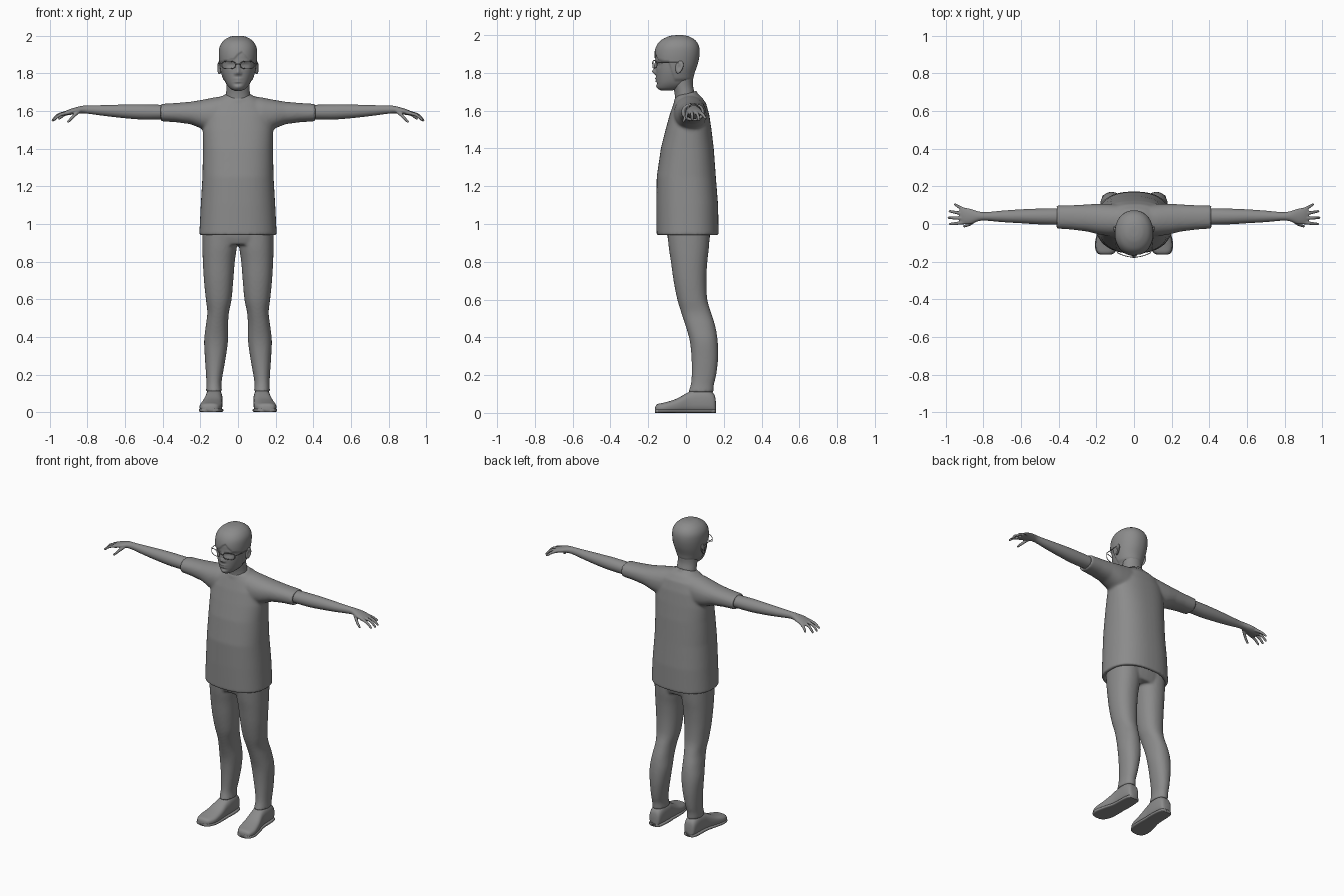
import bpy, bmesh
from math import sin, cos, pi, exp
from mathutils import Vector

cube = bpy.data.objects.get("Cube")
if cube:
    bpy.data.objects.remove(cube, do_unlink=True)

grey = bpy.data.materials.new("plain grey")
grey.use_nodes = True
tone = (0.26, 0.26, 0.26, 1)
grey.diffuse_color = tone
grey.node_tree.nodes["Principled BSDF"].inputs["Base Color"].default_value = tone


def spline(rows, steps):
    """Smooth in-between rows through the given rows."""
    if steps == 1:
        return rows
    out, last = [], len(rows) - 1
    for i in range(last):
        p, q, r, s = rows[max(i - 1, 0)], rows[i], rows[i + 1], rows[min(i + 2, last)]
        for k in range(steps):
            t = k / steps
            out.append([b + t / 2 * (c - a + t * (2*a - 5*b + 4*c - d + t * (3*b - a - 3*c + d)))
                        for a, b, c, d in zip(p, q, r, s)])
    return out + [rows[-1]]


def loft(bm, axis, rows, sides=32, power=2, steps=4, mirror=False, tilt=0):
    """Rows are: position along axis, then low and high bounds on the other two axes."""
    for side in ((1, -1) if mirror else (1,)):
        rings = []
        for t, a0, a1, b0, b1 in spline(rows, steps):
            ring = []
            for i in range(sides):
                c, s = cos(2 * pi * i / sides), sin(2 * pi * i / sides)
                u = abs(c) ** (2 / power) * (1 if c > 0 else -1)
                v = abs(s) ** (2 / power) * (1 if s > 0 else -1)
                a, b = (a0 + a1 + u * (a1 - a0)) / 2, (b0 + b1 + v * (b1 - b0)) / 2
                x, y, z = {"x": (t, a, b), "y": (a, t, b), "z": (a, b, t + tilt * b)}[axis]
                ring.append(bm.verts.new((x * side, y, z)))
            rings.append(ring)
        for lo, hi in zip(rings, rings[1:]):
            for i in range(sides):
                j = (i + 1) % sides
                bm.faces.new((lo[i], lo[j], hi[j], hi[i]))
        bm.faces.new(rings[0])
        bm.faces.new(rings[-1])


def finger(bm, points, r0, r1):
    """A tapering chain of balls on both sides of the body."""
    path = spline(points, 8)
    for side in (1, -1):
        for i, (x, y, z) in enumerate(path):
            made = bmesh.ops.create_icosphere(bm, subdivisions=2,
                                              radius=r0 + (r1 - r0) * i / len(path))
            bmesh.ops.translate(bm, verts=made["verts"], vec=(x * side, y, z))


def finish(bm, name, voxel=0, smooth=0):
    bmesh.ops.recalc_face_normals(bm, faces=bm.faces)
    mesh = bpy.data.meshes.new(name)
    bm.to_mesh(mesh)
    bm.free()
    mesh.shade_smooth()
    mesh.materials.append(grey)
    ob = bpy.data.objects.new(name, mesh)
    bpy.context.collection.objects.link(ob)
    if voxel:
        rm = ob.modifiers.new("blend", "REMESH")
        rm.mode, rm.voxel_size, rm.use_smooth_shade = "VOXEL", voxel, True
        sm = ob.modifiers.new("soften", "SMOOTH")
        sm.factor, sm.iterations = 0.5, smooth
    return ob


# Shirt: body with hollow hem, sleeves and sloping collar
bm = bmesh.new()
loft(bm, "z", [
    (1.0, -.175, .175, -.13, .145), (.94, -.18, .18, -.135, .15),
    (.94, -.206, .206, -.156, .173), (1.1, -.198, .198, -.157, .17),
    (1.25, -.189, .189, -.155, .158), (1.4, -.186, .186, -.133, .147),
    (1.5, -.187, .187, -.108, .135), (1.58, -.178, .178, -.086, .123),
    (1.64, -.145, .145, -.065, .106), (1.675, -.095, .095, -.052, .08),
    (1.69, -.06, .06, -.04, .06)], sides=48, power=2.4, steps=1)
loft(bm, "x", [
    (.04, -.06, .1, 1.52, 1.685), (.13, -.065, .108, 1.485, 1.672),
    (.19, -.055, .108, 1.505, 1.66), (.25, -.04, .104, 1.53, 1.65),
    (.33, -.03, .1, 1.541, 1.643), (.415, -.024, .098, 1.546, 1.638),
    (.415, -.008, .084, 1.558, 1.626), (.39, -.008, .084, 1.558, 1.626)],
    power=2.2, steps=1, mirror=True)
loft(bm, "z", [(1.6, -.08, .08, -.07, .07), (1.687, -.073, .073, -.062, .058)],
     steps=1, tilt=.35)
finish(bm, "shirt", .008, 7)

# Trousers: hips and two legs
bm = bmesh.new()
loft(bm, "z", [(.89, -.17, .17, -.085, .115), (.94, -.188, .188, -.1, .128),
               (1.02, -.185, .185, -.1, .13)], power=2.4)
loft(bm, "z", [
    (.98, .0, .19, -.1, .128), (.88, .006, .189, -.092, .122),
    (.8, .017, .187, -.08, .113), (.7, .025, .181, -.066, .108),
    (.6, .034, .171, -.046, .113), (.53, .048, .163, -.025, .133),
    (.46, .053, .171, -.002, .155), (.38, .053, .18, .02, .168),
    (.29, .065, .176, .029, .17), (.2, .081, .17, .03, .16),
    (.15, .088, .168, .025, .148), (.11, .084, .17, .012, .146)],
    power=2.2, mirror=True)
finish(bm, "trousers", .008, 5)

# Shoes and soles
shoe = [(-.163, .13, .172, .03), (-.152, .106, .194, .046), (-.11, .087, .204, .056),
        (-.05, .083, .193, .075), (.01, .084, .177, .108), (.05, .082, .173, .122),
        (.11, .084, .171, .124), (.148, .092, .164, .1), (.158, .108, .148, .06)]
for name, grow, top in (("shoes", 0, 1), ("soles", .004, 0)):
    bm = bmesh.new()
    loft(bm, "y", [(y, a - grow, b + grow, 0, h if top else .02) for y, a, b, h in shoe],
         power=2.7 if top else 4, mirror=True)
    finish(bm, name)

# Arms with hands
bm = bmesh.new()
loft(bm, "x", [
    (.36, -.004, .084, 1.556, 1.632), (.5, -.002, .082, 1.555, 1.636),
    (.6, .004, .078, 1.562, 1.635), (.7, .01, .071, 1.573, 1.632),
    (.79, .018, .063, 1.585, 1.63), (.83, .014, .068, 1.588, 1.628),
    (.87, .0, .081, 1.583, 1.618), (.905, -.002, .085, 1.578, 1.606),
    (.928, .004, .08, 1.575, 1.594)], mirror=True)
hand = [((.9, .009, 1.592), (.945, .003, 1.58), (.978, .0, 1.555)),
        ((.905, .031, 1.593), (.955, .032, 1.58), (.985, .033, 1.551)),
        ((.905, .054, 1.592), (.95, .062, 1.578), (.98, .068, 1.551)),
        ((.895, .073, 1.592), (.925, .088, 1.58), (.95, .103, 1.56)),
        ((.845, .02, 1.602), (.877, -.003, 1.57), (.903, -.012, 1.543))]
for points in hand:
    finger(bm, points, .011, .0065)
finish(bm, "arms", .0035, 4)

# Neck
bm = bmesh.new()
loft(bm, "z", [(1.62, -.067, .067, -.055, .052), (1.69, -.063, .063, -.06, .046),
               (1.74, -.062, .062, -.072, .036), (1.8, -.066, .066, -.08, .04)])
finish(bm, "neck")

# Head, with face and hairline pushed in and out of the skull
bm = bmesh.new()
skull = [(1.708, .018, -.135, -.07), (1.72, .042, -.15, -.01), (1.75, .065, -.156, .025),
         (1.8, .083, -.159, .04), (1.85, .092, -.161, .057), (1.9, .096, -.162, .066),
         (1.94, .092, -.152, .063), (1.97, .075, -.13, .046), (1.99, .048, -.095, .016),
         (1.998, .024, -.065, -.01), (2.0, .005, -.04, -.03)]
loft(bm, "z", [(z, -w, w, f, b) for z, w, f, b in skull], sides=128, power=2.15, steps=7)
# feature: x, z, width, height, push
features = [(0, 1.806, .011, .013, .019), (0, 1.835, .009, .022, .009),
            (.014, 1.8, .007, .007, .008), (.038, 1.843, .019, .012, -.011),
            (.038, 1.841, .012, .006, .005), (.04, 1.866, .025, .006, .003),
            (0, 1.771, .02, .005, .008), (0, 1.757, .017, .005, .008),
            (0, 1.764, .022, .002, -.004), (0, 1.744, .02, .006, -.004),
            (0, 1.728, .018, .01, .005)]
features += [(-x, *rest) for x, *rest in features if x]
for v in bm.verts:
    x, y, z = v.co
    front = min(max((-y - .06) / .03, 0), 1)
    v.co.y -= front * sum(p * exp(-((x - fx) / w) ** 2 - ((z - fz) / h) ** 2)
                          for fx, fz, w, h, p in features)
    parting = .038 * max(0, 1 - abs(x - .02) / .04)
    line = 1.76 + front * (.12 + parting - .25 * abs(x))
    hair = min(max((z - line) / .005, 0), 1) * .006
    out = Vector((x, y + .048, 0))
    if out.length > .01:
        v.co += out.normalized() * hair
finish(bm, "head")

# Ears
for side, name in ((1, "left_ear"), (-1, "right_ear")):
    bm = bmesh.new()
    bmesh.ops.create_uvsphere(bm, u_segments=24, v_segments=16, radius=1)
    for v in bm.verts:
        x, y, z = v.co
        dent = .008 * exp(-4 * (y * y + z * z)) if x * side > 0 else 0
        flare = .006 * y
        v.co = (side * (.099 + flare - dent) + .011 * x,
                -.036 + y * (.021 + .004 * z) + .006 * z, 1.83 + .034 * z)
    finish(bm, name)


# Glasses: two rims, bridge and side arms
def wire(name, points, closed=False):
    curve = bpy.data.curves.new(name, "CURVE")
    curve.dimensions = "3D"
    curve.bevel_depth, curve.bevel_resolution = .0022, 2
    line = curve.splines.new("POLY")
    line.points.add(len(points) - 1)
    for p, co in zip(line.points, points):
        p.co = (*co, 1)
    line.use_cyclic_u = closed
    curve.materials.append(grey)
    bpy.context.collection.objects.link(bpy.data.objects.new(name, curve))


def bow(x):
    return -.176 + 3 * x * x


for side, word in ((1, "left"), (-1, "right")):
    rim = []
    for i in range(32):
        c, s = cos(pi * i / 16), sin(pi * i / 16)
        x = .05 + .036 * abs(c) ** .7 * (1 if c > 0 else -1)
        rim.append((side * x, bow(x), 1.845 + .02 * abs(s) ** .7 * (1 if s > 0 else -1)))
    wire(word + "_glasses_rim", rim, True)
    wire(word + "_glasses_arm", [(side * .085, bow(.085), 1.852), (side * .095, -.14, 1.855),
                                 (side * .103, -.045, 1.855), (side * .1, -.025, 1.84)])
wire("glasses_bridge", [(-.014, bow(.014), 1.848), (0, -.179, 1.852), (.014, bow(.014), 1.848)])
